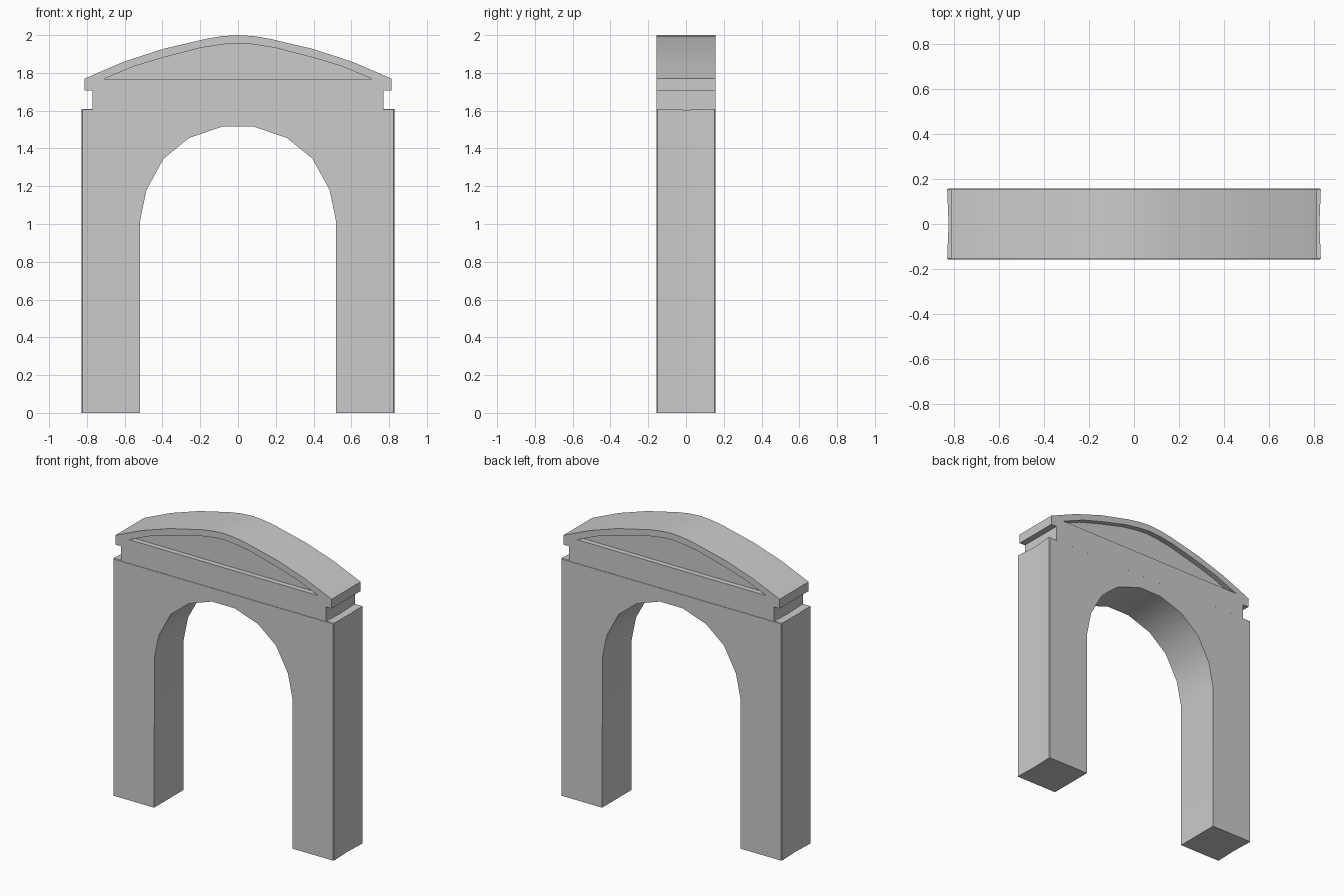
import bpy, bmesh, math

if "Cube" in bpy.data.objects:
    bpy.data.objects.remove(bpy.data.objects["Cube"])


def finish(name, bm):
    bmesh.ops.recalc_face_normals(bm, faces=bm.faces)
    mesh = bpy.data.meshes.new(name)
    bm.to_mesh(mesh)
    bm.free()
    obj = bpy.data.objects.new(name, mesh)
    bpy.context.collection.objects.link(obj)
    bpy.ops.object.select_all(action='DESELECT')
    obj.select_set(True)
    bpy.context.view_layer.objects.active = obj
    bpy.ops.object.shade_smooth_by_angle(angle=math.radians(30))
    return obj


def mirrored(half):
    """Complete a right-hand half profile across x = 0."""
    return half + [(-x, z) for x, z in reversed(half) if x > 1e-6]


def prism(name, loops, half_depth):
    """Extrude an outline (with optional hole loops) along y."""
    bm = bmesh.new()
    edges = []
    for loop in loops:
        vs = [bm.verts.new((x, -half_depth, z)) for x, z in loop]
        edges += [bm.edges.new((v, vs[i - 1])) for i, v in enumerate(vs)]
    bmesh.ops.triangle_fill(bm, edges=edges, use_beauty=True)
    ext = bmesh.ops.extrude_face_region(bm, geom=bm.faces[:], use_keep_orig=True)
    verts = [g for g in ext['geom'] if isinstance(g, bmesh.types.BMVert)]
    bmesh.ops.translate(bm, verts=verts, vec=(0, 2 * half_depth, 0))
    return finish(name, bm)


# Arch body: slices along y, softened at the edges and slightly waisted ends
opening = [(0.085, 1.515), (0.26, 1.455), (0.395, 1.345),
           (0.485, 1.18), (0.518, 1.02), (0.52, 0.0)]
slices = [(-0.157, 0.004), (-0.152, 0.0), (0.0, 0.006), (0.152, 0.0), (0.157, 0.004)]
bm = bmesh.new()
rings = []
for y, inset in slices:
    outline = mirrored(opening + [(0.828 - inset, 0.0), (0.828 - inset, 1.61 - inset)])
    rings.append([bm.verts.new((x, y, z)) for x, z in outline])
for a, b in zip(rings, rings[1:]):
    for i in range(len(a)):
        bm.faces.new((a[i - 1], a[i], b[i], b[i - 1]))
caps = [bm.faces.new(rings[0]), bm.faces.new(rings[-1])]
bm.normal_update()
bmesh.ops.triangulate(bm, faces=caps)
finish("arch_body", bm)

# Pediment: frieze, cornice and curved roof in one profile, with a hollow centre
roof = mirrored([(0.77, 1.60), (0.77, 1.707), (0.812, 1.707), (0.812, 1.77),
                 (0.61, 1.857), (0.40, 1.926), (0.17, 1.98), (0.08, 1.995), (0, 2.0)])
recess = mirrored([(0.71, 1.768), (0.55, 1.835), (0.40, 1.88),
                   (0.20, 1.932), (0.08, 1.951), (0, 1.957)])
prism("pediment_frame", [roof, recess], 0.1555)

# Recessed panel filling the hollow on both faces
prism("pediment_panel", [recess], 0.12)
